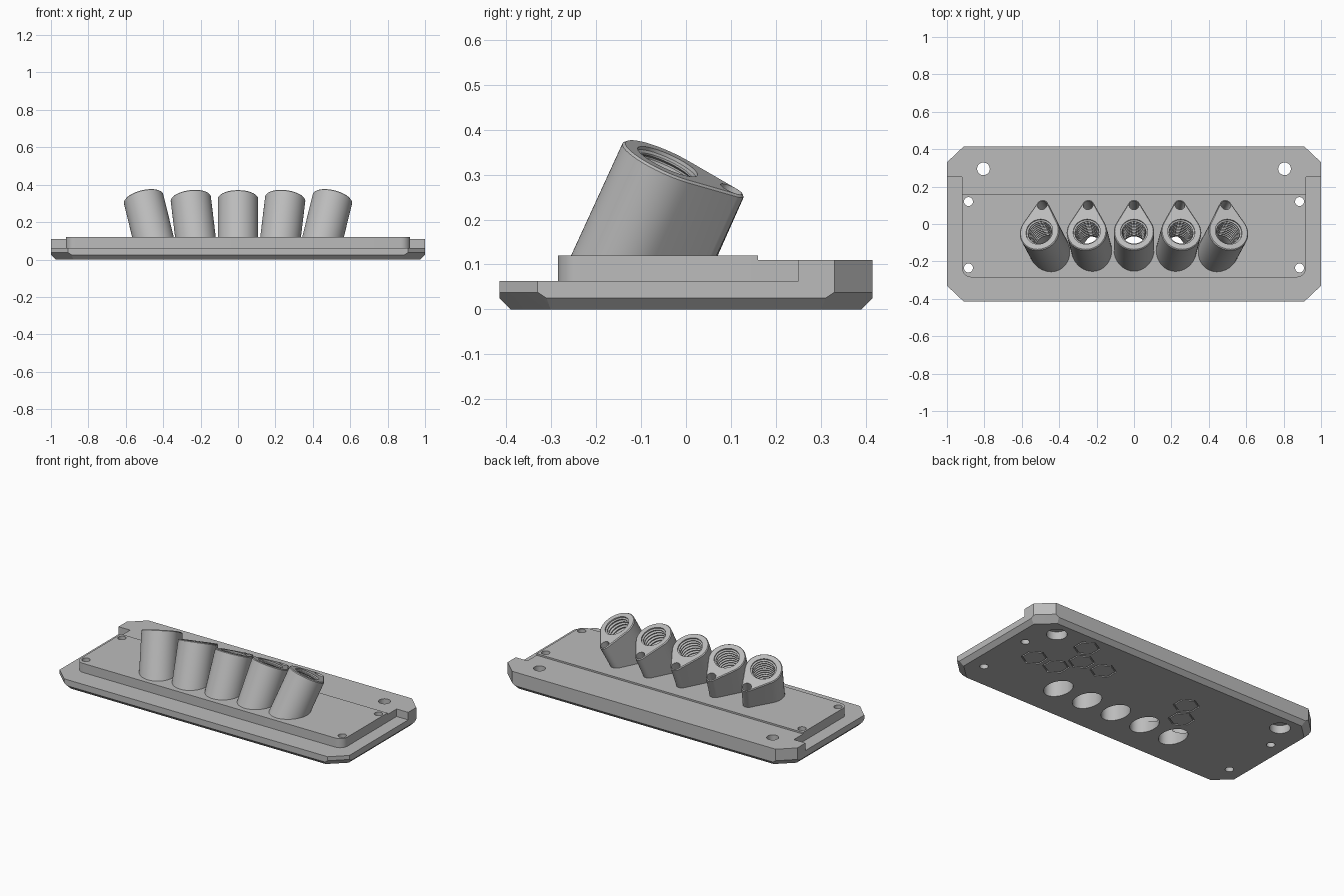
import bpy
import bmesh
from math import sin, cos, pi, radians
from mathutils import Matrix, Vector

cube = bpy.data.objects.get("Cube")
if cube:
    bpy.data.objects.remove(cube)

grey = bpy.data.materials.new("plain grey")
grey.use_nodes = True
COLOUR = (0.5, 0.5, 0.5, 1)
grey.diffuse_color = COLOUR
grey.node_tree.nodes["Principled BSDF"].inputs["Base Color"].default_value = COLOUR


def finish(name, bm, matrix=None):
    """Turn a bmesh into an object with outward normals."""
    if matrix:
        bm.transform(matrix)
    bmesh.ops.recalc_face_normals(bm, faces=bm.faces)
    mesh = bpy.data.meshes.new(name)
    bm.to_mesh(mesh)
    bm.free()
    mesh.materials.append(grey)
    obj = bpy.data.objects.new(name, mesh)
    bpy.context.collection.objects.link(obj)
    return obj


def hull(points):
    bm = bmesh.new()
    for p in points:
        bm.verts.new(p)
    out = bmesh.ops.convex_hull(bm, input=bm.verts)
    extra = [v for v in out["geom_interior"] if isinstance(v, bmesh.types.BMVert)]
    bmesh.ops.delete(bm, geom=extra, context="VERTS")
    bmesh.ops.dissolve_limit(bm, angle_limit=0.002, verts=bm.verts, edges=bm.edges)
    return bm


def prism(name, outline, z0, z1):
    bm = bmesh.new()
    face = bm.faces.new([bm.verts.new((x, y, z0)) for x, y in outline])
    out = bmesh.ops.extrude_face_region(bm, geom=[face], use_keep_orig=True)
    top = [v for v in out["geom"] if isinstance(v, bmesh.types.BMVert)]
    bmesh.ops.translate(bm, verts=top, vec=(0, 0, z1 - z0))
    return finish(name, bm)


def lathe(name, profile, matrix, sides=32, ring=False):
    """Revolve (radius, height) pairs; ring closes the profile on itself."""
    bm = bmesh.new()
    angles = [pi / 2 + 2 * pi * i / sides for i in range(sides)]
    loops = [[bm.verts.new((r * cos(a), r * sin(a), z)) for a in angles] for r, z in profile]
    pairs = list(zip(loops, loops[1:]))
    if ring:
        pairs.append((loops[-1], loops[0]))
    else:
        bm.faces.new(loops[0])
        bm.faces.new(loops[-1])
    for a, b in pairs:
        for i in range(sides):
            j = (i + 1) % sides
            bm.faces.new((a[i], a[j], b[j], b[i]))
    obj = finish(name, bm, matrix)
    obj.hide_render = True
    return obj


def cut(obj, cutters):
    for cutter in cutters:
        mod = obj.modifiers.new("cut", "BOOLEAN")
        mod.operation = "DIFFERENCE"
        mod.solver = "EXACT"
        mod.object = cutter
    bpy.context.view_layer.update()
    graph = bpy.context.evaluated_depsgraph_get()
    mesh = bpy.data.meshes.new_from_object(obj.evaluated_get(graph))
    obj.modifiers.clear()
    obj.data = mesh


# Base plate: clipped corners and a chamfered underside
corner = [(0.91, 0.415, 0.063), (1, 0.33, 0.063), (0.91, 0.415, 0.038), (1, 0.33, 0.038),
          (1, 0.31, 0.025), (0.89, 0.415, 0.025), (0.975, 0.301, 0), (0.88, 0.39, 0)]
base = finish("base_plate", hull([(sx * x, sy * y, z) for x, y, z in corner
                                  for sx in (-1, 1) for sy in (-1, 1)]))

# Raised strip along the back
half = [(0.92, 0.16), (0.92, 0.25), (1, 0.25), (1, 0.33), (0.91, 0.415)]
step = prism("back_step", half + [(-x, y) for x, y in reversed(half)], 0.063, 0.11)

# Raised panel with rounded front corners
R = 0.05
arc = [(0.92 - R + R * sin(a), -0.285 + R - R * cos(a))
       for a in [pi / 2 * i / 8 for i in range(9)]]
side = arc + [(0.92, 0.16)]
panel = prism("raised_panel", side + [(-x, y) for x, y in reversed(side)], 0.063, 0.12)

# Screw holes, and mounting holes that are wider underneath
screws, mounts, hexes, bores = [], [], [], []
for sx in (-1, 1):
    for y in (0.12, -0.235):
        screws.append(lathe("screw_cutter", [(0.024, -0.1), (0.024, 0.2)],
                            Matrix.Translation((sx * 0.885, y, 0))))
    mounts.append(lathe("mount_cutter",
                        [(0.058, -0.1), (0.058, 0.05), (0.034, 0.05), (0.034, 0.2)],
                        Matrix.Translation((sx * 0.805, 0.295, 0))))

# Hexagonal grooves on the underside
for x, y in [(0.58, 0.285), (0.505, 0.152), (0.35, 0.152), (0.58, 0.02), (0.735, 0.02),
             (-0.25, 0.152), (-0.325, 0.02)]:
    hexes.append(lathe("groove_cutter",
                       [(0.066, -0.02), (0.066, 0.008), (0.075, 0.008), (0.075, -0.02)],
                       Matrix.Translation((x, y, 0)), sides=6, ring=True))


# Teardrop section of a socket: a big circle and a small one behind it
def teardrop(shrink, z):
    points = []
    for r, y in ((0.108, 0), (0.032, 0.155)):
        for i in range(48):
            a = 2 * pi * i / 48
            points.append(((r - shrink) * cos(a), y + (r - shrink) * sin(a), z))
    return points


# Threaded bore profile, from the mouth down
thread = [(0.073, 0.03), (0.073, -0.008)]
for i in range(10):
    z = -0.012 - 0.02 * i
    thread += [(0.064, z), (0.064, z - 0.004), (0.074, z - 0.010), (0.074, z - 0.014)]
thread += [(0.07, -0.22), (0.07, -0.3)]

# Five sockets leaning back and fanned out sideways
sockets = []
for i, name in enumerate(["outer_right", "inner_right", "middle", "inner_left", "outer_left"]):
    k = i - 2
    place = (Matrix.Translation((0.253 * k, -0.041, 0.329))
             @ Matrix.Rotation(radians(6.9 * k), 4, "Y")
             @ Matrix.Rotation(radians(-24), 4, "X"))
    bm = hull(teardrop(0.005, 0) + teardrop(0, -0.005) + teardrop(0, -0.34))
    bm.transform(place)
    out = bmesh.ops.bisect_plane(bm, geom=bm.verts[:] + bm.edges[:] + bm.faces[:],
                                 plane_co=(0, 0, 0.1), plane_no=(0, 0, 1), clear_inner=True)
    rim = [e for e in out["geom_cut"] if isinstance(e, bmesh.types.BMEdge)]
    bmesh.ops.holes_fill(bm, edges=rim, sides=0)
    socket = finish(name + "_socket", bm)
    bore = lathe("bore_cutter", thread, place)
    pin = lathe("pin_cutter", [(0.026, 0.03), (0.026, -0.15)],
                place @ Matrix.Translation((0, 0.155, 0)), sides=24)
    oval = lathe("oval_cutter", [(0.07, -0.1), (0.07, 0.1)],
                 Matrix.Translation((0.207 * k, -0.157, 0)) @ Matrix.Diagonal((1, 1.38, 1, 1)))
    cut(socket, [bore, pin])
    bpy.data.objects.remove(pin)
    bores += [bore, oval]
    sockets.append(socket)

cut(base, screws + mounts + hexes + bores)
cut(panel, screws + bores)
cut(step, mounts)
for cutter in screws + mounts + hexes + bores:
    bpy.data.objects.remove(cutter)

# Smooth round walls, sharp edges
bpy.ops.object.select_all(action="DESELECT")
for obj in [base, step, panel] + sockets:
    obj.select_set(True)
bpy.context.view_layer.objects.active = base
bpy.ops.object.shade_smooth_by_angle(angle=radians(25))
